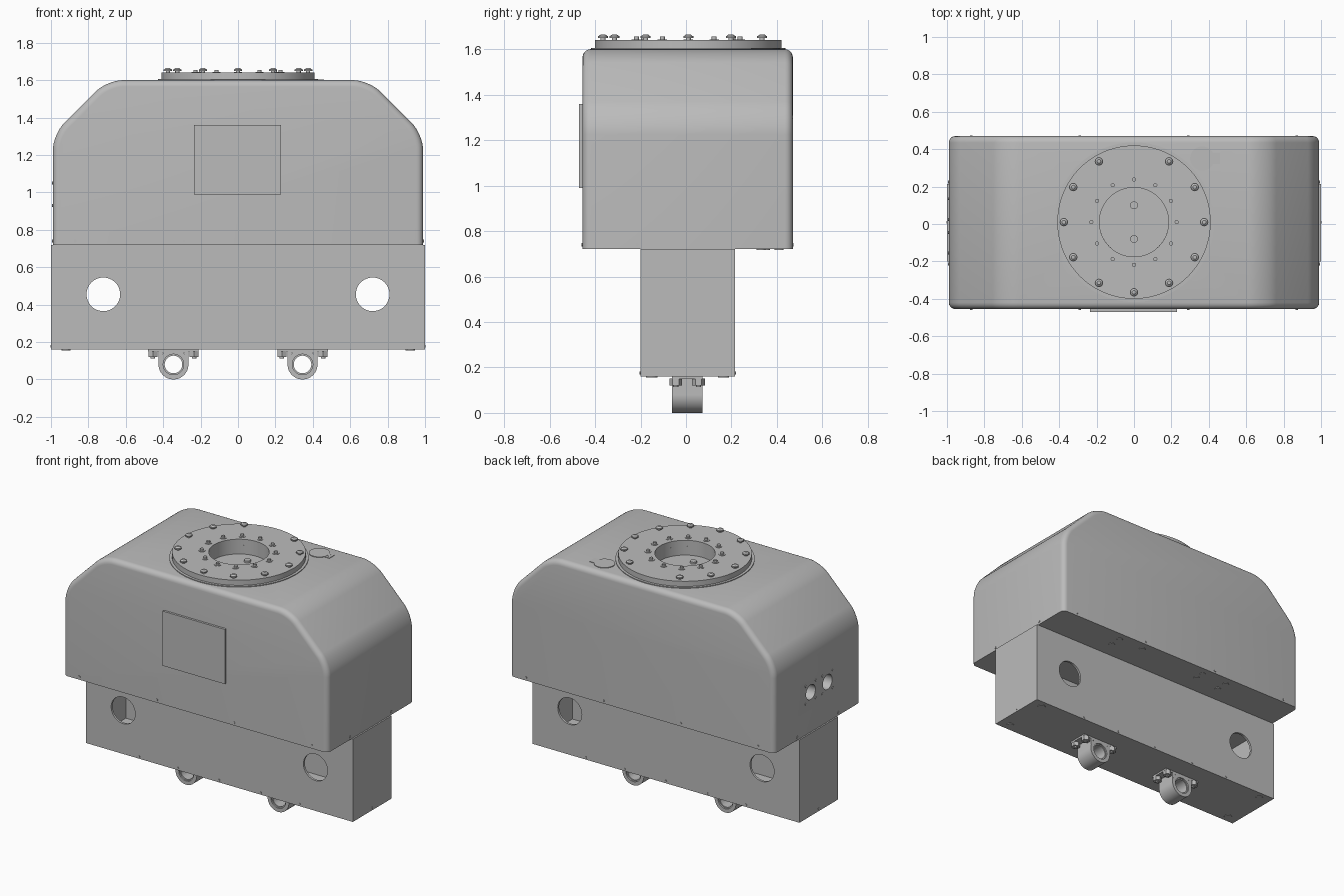
import bpy, bmesh, math
from mathutils import Matrix, Vector

if "Cube" in bpy.data.objects:
    bpy.data.objects.remove(bpy.data.objects["Cube"])

grey = bpy.data.materials.new("machine_grey")
grey.use_nodes = True
grey.diffuse_color = (0.5, 0.5, 0.5, 1)
grey.node_tree.nodes["Principled BSDF"].inputs["Base Color"].default_value = (0.5, 0.5, 0.5, 1)

CY = 0.01          # centre line of the round flange in y
ROT = {"x": Matrix.Rotation(math.pi / 2, 4, "Y"),
       "y": Matrix.Rotation(math.pi / 2, 4, "X"),
       "z": Matrix.Identity(4)}


def add_box(bm, x, y, z):
    """Box given by (min, max) pairs."""
    size = Matrix.Diagonal((x[1] - x[0], y[1] - y[0], z[1] - z[0], 1))
    mid = Matrix.Translation([(a + b) / 2 for a, b in (x, y, z)])
    bmesh.ops.create_cube(bm, size=1, matrix=mid @ size)


def add_cyl(bm, centre, r, depth, axis="z", seg=32, r2=None):
    bmesh.ops.create_cone(bm, cap_ends=True, segments=seg, radius1=r,
                          radius2=r if r2 is None else r2, depth=depth,
                          matrix=Matrix.Translation(centre) @ ROT[axis])


def finish(bm, name):
    bmesh.ops.recalc_face_normals(bm, faces=bm.faces)
    mesh = bpy.data.meshes.new(name)
    bm.to_mesh(mesh)
    bm.free()
    mesh.materials.append(grey)
    ob = bpy.data.objects.new(name, mesh)
    bpy.context.collection.objects.link(ob)
    return ob


def activate(ob):
    bpy.ops.object.select_all(action="DESELECT")
    ob.select_set(True)
    bpy.context.view_layer.objects.active = ob


def smooth(ob):
    activate(ob)
    bpy.ops.object.shade_smooth_by_angle(angle=math.radians(32))


def cut(ob, *cutter_meshes):
    for bm in cutter_meshes:
        cutter = finish(bm, "cutter")
        cutter.hide_render = True
        mod = ob.modifiers.new("cut", "BOOLEAN")
        mod.operation, mod.solver, mod.object = "DIFFERENCE", "EXACT", cutter
        activate(ob)
        bpy.ops.object.modifier_apply(modifier=mod.name)
        bpy.data.objects.remove(cutter)


def ring(bm, centre, r_out, r_in, depth, axis="z", seg=64):
    """Tube with a square section."""
    loops = []
    for r, h in ((r_out, -.5), (r_out, .5), (r_in, .5), (r_in, -.5)):
        m = Matrix.Translation(centre) @ ROT[axis]
        loops.append([bm.verts.new(m @ Vector((r * math.cos(t), r * math.sin(t), h * depth)))
                      for t in (math.tau * i / seg for i in range(seg))])
    for k in range(4):
        a, b = loops[k], loops[(k + 1) % 4]
        for i in range(seg):
            j = (i + 1) % seg
            bm.faces.new((a[i], a[j], b[j], b[i]))


# Upper housing: chamfered profile, rounded corners, soft front and back rims
bm = bmesh.new()
half = [(.99, .72), (.99, 1.31), (.70, 1.60)]
profile = half + [(-x, z) for x, z in reversed(half)]
face = bm.faces.new([bm.verts.new((x, -.455, z)) for x, z in profile])
new = bmesh.ops.extrude_face_region(bm, geom=[face])["geom"]
bmesh.ops.translate(bm, vec=(0, .925, 0), verts=[v for v in new if isinstance(v, bmesh.types.BMVert)])
bmesh.ops.recalc_face_normals(bm, faces=bm.faces)


def spans_depth(e):
    return abs(e.verts[0].co.y - e.verts[1].co.y) > .5


def is_low(e):
    return max(v.co.z for v in e.verts) < .73


bmesh.ops.bevel(bm, geom=[e for e in bm.edges if spans_depth(e) and not is_low(e)],
                offset=.085, segments=8, profile=.5, affect="EDGES")
bmesh.ops.bevel(bm, geom=[e for e in bm.edges if not spans_depth(e) and not is_low(e)],
                offset=.035, segments=5, profile=.5, affect="EDGES")
housing = finish(bm, "upper_housing")

well = bmesh.new()
add_cyl(well, (0, CY, 1.60), .185, .12, seg=64)
ports = bmesh.new()
for y in (.08, -.10):
    add_cyl(ports, (-.99, y, .99), .05, .2, "x")
cut(housing, well, ports)
smooth(housing)

# Hollow lower base with round windows through front and back
bm = bmesh.new()
add_box(bm, (-1, 1), (-.2, .215), (.16, .72))
base = finish(bm, "lower_base")
cavity, windows = bmesh.new(), bmesh.new()
add_box(cavity, (-.98, .98), (-.185, .2), (.18, .70))
for x in (-.72, .72):
    add_cyl(windows, (x, 0, .455), .09, 1, "y", 48)
cut(base, cavity, windows)
smooth(base)

# Front cover plate
bm = bmesh.new()
add_box(bm, (-.235, .23), (-.47, -.45), (.99, 1.36))
finish(bm, "front_cover")

# Round flange and its thin gasket
bm = bmesh.new()
ring(bm, (0, CY, 1.602), .427, .185, .006, seg=96)
ring(bm, (0, CY, 1.62), .41, .185, .04, seg=96)
smooth(finish(bm, "top_flange"))

# Flange bolts: outer circle of headed bolts, inner circle of small pins
bm = bmesh.new()
for i in range(12):
    c, s = math.cos(i * math.pi / 6), math.sin(i * math.pi / 6)
    if i != 3:
        x, y = .375 * c, CY + .375 * s
        add_cyl(bm, (x, y, 1.645), .011, .02, seg=12)
        add_cyl(bm, (x, y, 1.653), .022, .008, seg=20)
        add_cyl(bm, (x, y, 1.661), .02, .008, seg=20, r2=.01)
    x, y = .228 * c, CY + .228 * s
    add_cyl(bm, (x, y, 1.641), .021, .004, seg=20)
    add_cyl(bm, (x, y, 1.648), .011, .014, seg=12)
for y in (-.08, .10):
    add_cyl(bm, (0, y, 1.546), .021, .014, seg=20)
smooth(finish(bm, "flange_bolts"))

# Keyhole shaped plate beside the flange
bm = bmesh.new()
add_cyl(bm, (.365, .35, 1.601), .065, .006, seg=40)
add_box(bm, (.40, .44), (.327, .373), (1.597, 1.6035))
add_box(bm, (.42, .46), (.32, .38), (1.597, 1.603))
smooth(finish(bm, "keyhole_plate"))

# Pipe clamps under the base: ring, neck, side ears and hex nuts
for side, cx in (("right", -.345), ("left", .345)):
    bm = bmesh.new()
    ring(bm, (cx, .005, .08), .08, .055, .135, "y", 48)
    ring(bm, (cx, .005, .08), .06, .047, .115, "y", 48)
    for k in (-1, 1):
        add_box(bm, sorted_pair := tuple(sorted((cx + k * .06, cx + k * .08))), (-.062, .072), (.08, .16))
        add_box(bm, tuple(sorted((cx + k * .07, cx + k * .135))), (-.062, .072), (.148, .16))
        for y in (-.045, .055):
            add_cyl(bm, (cx + k * .11, y, .136), .028, .03, seg=6)
            add_cyl(bm, (cx + k * .11, y, .118), .012, .01, seg=12)
    add_box(bm, (cx - .06, cx + .06), (-.062, .072), (.14, .16))
    smooth(finish(bm, side + "_pipe_clamp"))

# Small screws along the lower edges and around the side ports
bm = bmesh.new()
for x in (-.87, -.29, .29, .87):
    for y in (-.455, .47):
        add_cyl(bm, (x, y, .74), .008, .008, "y", 10)
for x in (-.6, -.31, 0, .31, .6):
    for y in (-.2, .215):
        add_cyl(bm, (x, y, .175), .007, .008, "y", 10)
for side in (-1, 1):
    for y in (-.215, .225):
        add_cyl(bm, (side * .99, y, .74), .008, .008, "x", 10)
    add_cyl(bm, (side, .01, .178), .007, .006, "x", 10)
for y in (.08, -.10):
    for dy in (-.055, .055):
        for dz in (-.06, .06):
            add_cyl(bm, (-.99, y + dy, .99 + dz), .008, .008, "x", 10)
finish(bm, "edge_screws")

# Round plugs on the undersides
bm = bmesh.new()
for x in (-.92, .92):
    for y in (-.15, .165):
        add_cyl(bm, (x, y, .16), .025, .008, seg=20)
for x, y in ((.465, .41), (.465, .33), (.275, .41), (-.235, .41), (-.235, .35), (-.43, .41), (-.43, .33)):
    add_cyl(bm, (x, y, .72), .02, .008, seg=20)
finish(bm, "underside_plugs")
